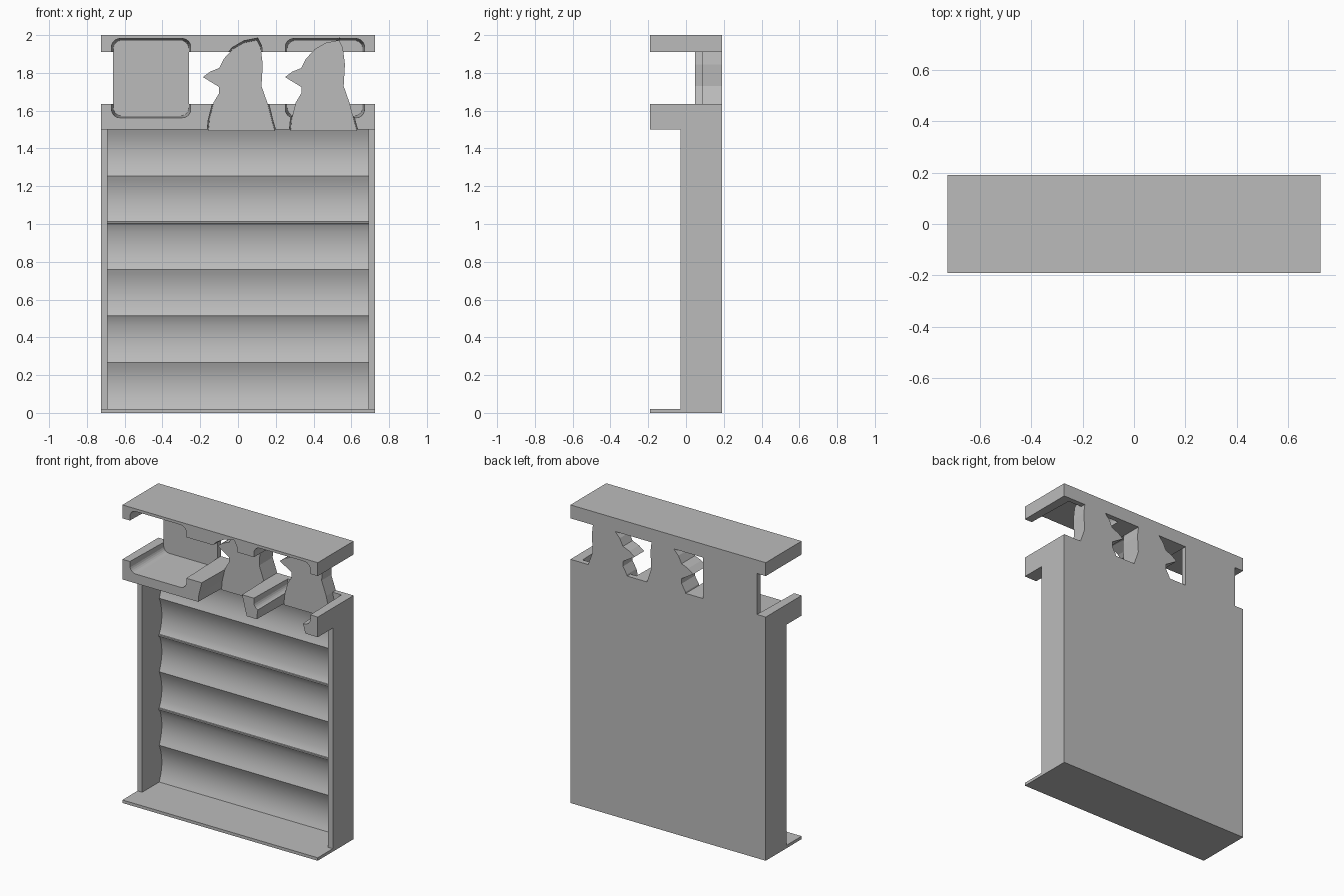
import bpy, bmesh, math
from mathutils import Vector

cube = bpy.data.objects.get("Cube")
if cube:
    bpy.data.objects.remove(cube, do_unlink=True)

grey = bpy.data.materials.new("plain_grey")
grey.use_nodes = True
grey.diffuse_color = (0.5, 0.5, 0.5, 1)
grey.node_tree.nodes["Principled BSDF"].inputs["Base Color"].default_value = (0.5, 0.5, 0.5, 1)

W, D = 0.725, 0.19          # half width and half depth
SHELF, SHELF_TOP, BAR = 1.5, 1.635, 1.91


def loft(name, a, b):
    """Solid between two matching closed loops of 3D points."""
    bm = bmesh.new()
    va, vb = [bm.verts.new(p) for p in a], [bm.verts.new(p) for p in b]
    n = len(va)
    bm.faces.new(va)
    bm.faces.new(vb)
    for i in range(n):
        j = (i + 1) % n
        bm.faces.new((va[i], va[j], vb[j], vb[i]))
    bmesh.ops.recalc_face_normals(bm, faces=bm.faces)
    mesh = bpy.data.meshes.new(name)
    bm.to_mesh(mesh)
    bm.free()
    mesh.materials.append(grey)
    obj = bpy.data.objects.new(name, mesh)
    bpy.context.collection.objects.link(obj)
    return obj


def box(name, x0, x1, y0, y1, z0, z1):
    ring = [(x0, y0), (x1, y0), (x1, y1), (x0, y1)]
    return loft(name, [(x, y, z0) for x, y in ring], [(x, y, z1) for x, y in ring])


def shape(pts, y, s=1.0):
    """Place an (x, z) outline at depth y, scaled about its middle."""
    cx = (min(p[0] for p in pts) + max(p[0] for p in pts)) / 2
    cz = (min(p[1] for p in pts) + max(p[1] for p in pts)) / 2
    return [(cx + (x - cx) * s, y, cz + (z - cz) * s) for x, z in pts]


def rounded_rect(cx, cz, hx, hz, r, steps=6):
    pts = []
    for k, (sx, sz) in enumerate([(1, 1), (-1, 1), (-1, -1), (1, -1)]):
        for i in range(steps + 1):
            a = math.pi / 2 * (k + i / steps)
            pts.append((cx + sx * (hx - r) + r * math.cos(a),
                        cz + sz * (hz - r) + r * math.sin(a)))
    return pts


# Outlines of the figures
bird = [(-0.195, 1.78), (-0.155, 1.81), (-0.105, 1.83), (-0.08, 1.88), (-0.03, 1.935),
        (0.03, 1.97), (0.105, 1.985), (0.125, 1.945), (0.137, 1.85), (0.13, 1.73),
        (0.165, 1.63), (0.187, 1.54), (0.205, 1.48), (-0.165, 1.48), (-0.158, 1.55),
        (-0.135, 1.64), (-0.105, 1.69), (-0.105, 1.725)]
bird_two = [(x + 0.435, z) for x, z in bird]
tile = rounded_rect(-0.46, 1.772, 0.21, 0.21, 0.045)
tile_two = rounded_rect(0.46, 1.772, 0.21, 0.21, 0.045)

# Shelf and top bar, with pockets in the shape of the figures
shelf = box("shelf", -W, W, -D, D, SHELF, SHELF_TOP)
top_bar = box("top_bar", -W, W, -D, D, BAR, 2.0)
pockets = [("tile", tile, 0.155), ("bird_one", bird, 0.05),
           ("bird_two", bird_two, 0.09), ("second_tile", tile_two, 0.155)]
cutters = [loft(n + "_cutter", shape(p, -D - 0.01), shape(p, y, 0.95)) for n, p, y in pockets]
for body in (shelf, top_bar):
    for cutter in cutters:
        mod = body.modifiers.new("pocket", 'BOOLEAN')
        mod.operation = 'DIFFERENCE'
        mod.solver = 'EXACT'
        mod.object = cutter
    bpy.context.view_layer.update()
    graph = bpy.context.evaluated_depsgraph_get()
    mesh = bpy.data.meshes.new_from_object(body.evaluated_get(graph))
    body.modifiers.clear()
    body.data = mesh
for cutter in cutters:
    bpy.data.objects.remove(cutter, do_unlink=True)

# Standing figures at the back of the pockets
for name, pts, y in pockets[:3]:
    loft(name + "_figure", shape(pts, y - 0.002, 0.955), shape(pts, D, 0.955))

# Base plate and side posts
box("base_plate", -W, W, -D, D, 0, 0.02)
for name, s in (("right_post", -1), ("left_post", 1)):
    x0, x1 = sorted((s * 0.69, s * W))
    box(name, x0, x1, -0.03, D, 0.02, SHELF)

# Scalloped back panel with a thin bead on every second ridge
coves, steps = 6, 10
height = (SHELF - 0.02) / coves
profile = [(D, 0.02)]
for c in range(coves):
    z0 = 0.02 + c * height
    if c in (2, 4):
        profile += [(0.142, z0 - 0.005), (0.142, z0 + 0.005)]
    for i in range(steps + 1):
        t = i / steps
        if i == 0 and c not in (0, 2, 4):
            continue
        lift = 0.006 if (c in (2, 4) and i == 0) or (c in (1, 3) and i == steps) else 0
        z = z0 + t * height + (lift if i == 0 else -lift)
        profile.append((0.15 + 0.028 * (1 - (2 * t - 1) ** 2), z))
profile.append((D, SHELF))
panel = loft("scalloped_back_panel", [(-0.69, y, z) for y, z in profile],
             [(0.69, y, z) for y, z in profile])
bpy.ops.object.select_all(action='DESELECT')
panel.select_set(True)
bpy.context.view_layer.objects.active = panel
bpy.ops.object.shade_smooth_by_angle(angle=math.radians(30))
